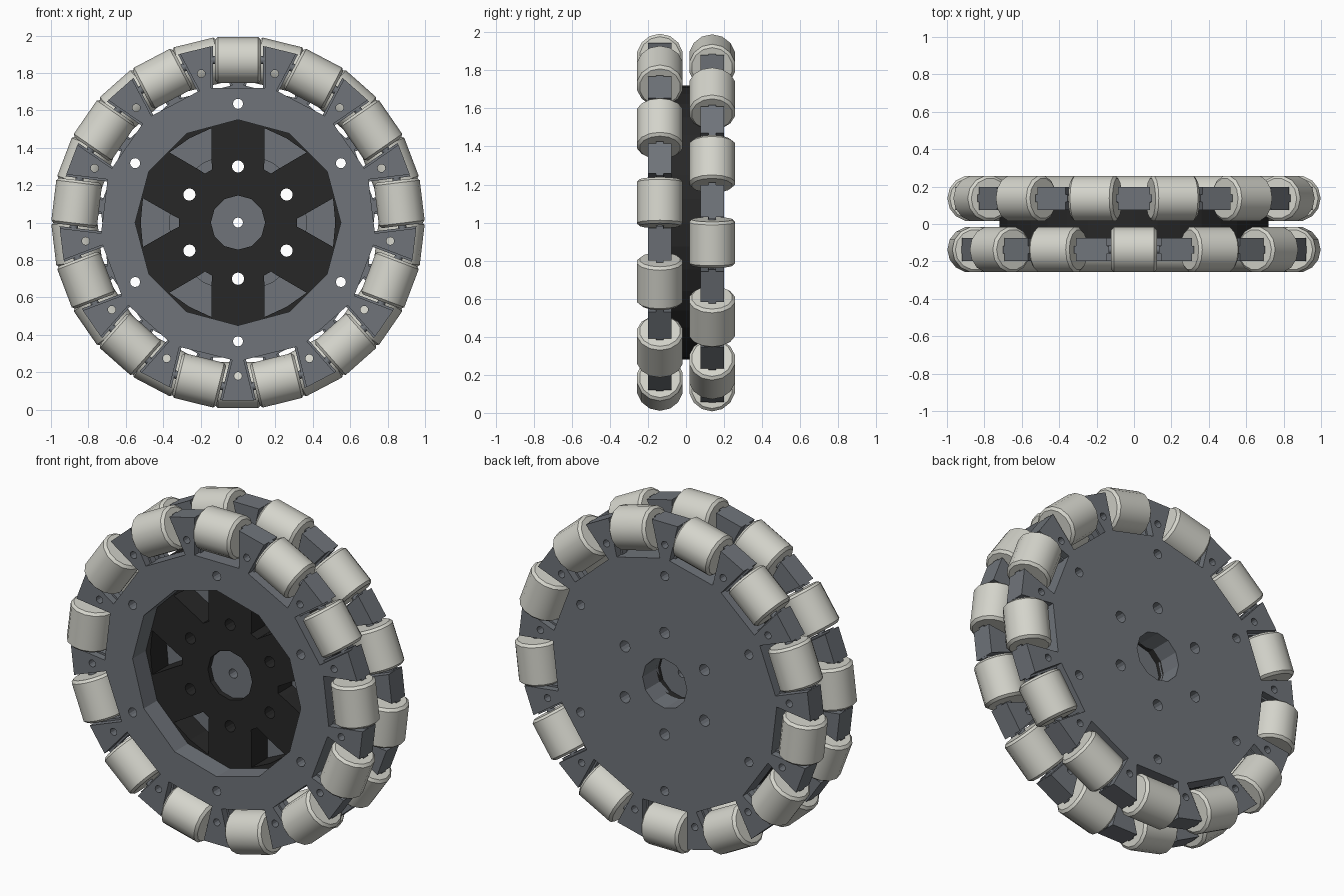
import bpy, bmesh
from math import sin, cos, pi, tau, radians
from mathutils import Matrix, Vector

if "Cube" in bpy.data.objects:
    bpy.data.objects.remove(bpy.data.objects["Cube"])

COUNT = 13                 # rollers per ring
PITCH = tau / COUNT
CENTRE = Vector((0, 0, 1))


def material(name, rgb):
    m = bpy.data.materials.new(name)
    m.use_nodes = True
    m.diffuse_color = (*rgb, 1)
    m.node_tree.nodes["Principled BSDF"].inputs["Base Color"].default_value = (*rgb, 1)
    return m


GREY = material("slate grey", (0.16, 0.175, 0.195))
BLACK = material("black plastic", (0.02, 0.02, 0.02))
CREAM = material("pale rubber", (0.66, 0.66, 0.60))


def polar(r, a):
    return (r * cos(a), r * sin(a))


def circle(r, sides=12, at=(0, 0)):
    return [(at[0] + r * sin(tau * i / sides), at[1] + r * cos(tau * i / sides))
            for i in range(sides)]


def bolt_circle(r, hole, count, start):
    return [circle(hole, 12, polar(r, start + tau * i / count)) for i in range(count)]


def plate(name, loops, y0, y1, mat):
    """Flat plate from an outline and its holes, running from y0 to y1."""
    cu = bpy.data.curves.new(name, "CURVE")
    cu.dimensions = "2D"
    cu.fill_mode = "BOTH"
    cu.extrude = (y1 - y0) / 2
    for pts in loops:
        sp = cu.splines.new("POLY")
        sp.points.add(len(pts) - 1)
        for p, (x, z) in zip(sp.points, pts):
            p.co = (x, z, 0, 1)
        sp.use_cyclic_u = True
        sp.use_smooth = False
    ob = bpy.data.objects.new(name, cu)
    ob.rotation_euler.x = pi / 2
    ob.location = CENTRE + Vector((0, (y0 + y1) / 2, 0))
    cu.materials.append(mat)
    bpy.context.collection.objects.link(ob)
    bpy.ops.object.select_all(action="DESELECT")
    ob.select_set(True)
    bpy.context.view_layer.objects.active = ob
    bpy.ops.object.convert(target="MESH")
    return ob


def toothed_outline(start, half, floor=0.72, tip=0.95):
    """Disc outline with a square pocket for each roller."""
    tip_x = tip * sin(PITCH / 2) - half
    # where the pocket wall meets the flat tooth tip
    top = tip * cos(PITCH / 2) + tip_x * sin(PITCH / 2) / cos(PITCH / 2)
    pocket = [(-half, top), (-half, floor), (half, floor), (half, top)]
    pts = []
    for i in range(COUNT):
        a = start - i * PITCH
        u, v = Vector(polar(1, a)), Vector(polar(1, a - pi / 2))
        pts += [tuple(v * x + u * r) for x, r in pocket]
    return pts


def roller_ring(name, start, y):
    """Rollers and axle pins of one ring, each as a single mesh."""
    shape = [(-0.122, 0.0), (-0.122, 0.108), (-0.108, 0.123),
             (0.108, 0.123), (0.122, 0.108), (0.122, 0.0)]
    pin = [(-0.16, 0.0), (-0.16, 0.022), (0.16, 0.022), (0.16, 0.0)]
    for part, prof, mat in (("rollers", shape, CREAM), ("axle_pins", pin, GREY)):
        bm = bmesh.new()
        vs = [bm.verts.new((x, 0, r)) for x, r in prof]
        es = [bm.edges.new(e) for e in zip(vs, vs[1:])]
        bmesh.ops.spin(bm, geom=vs + es, cent=(0, 0, 0), axis=(1, 0, 0),
                       angle=tau, steps=14, use_duplicate=False)
        bmesh.ops.remove_doubles(bm, verts=bm.verts, dist=1e-4)
        bmesh.ops.recalc_face_normals(bm, faces=bm.faces)
        one = bm.verts[:] + bm.edges[:] + bm.faces[:]
        bmesh.ops.translate(bm, verts=bm.verts, vec=(0, 0, 0.869))
        for i in range(1, COUNT):
            new = bmesh.ops.duplicate(bm, geom=one)["geom"]
            bmesh.ops.rotate(bm, verts=[g for g in new if isinstance(g, bmesh.types.BMVert)],
                             cent=(0, 0, 0), matrix=Matrix.Rotation(i * PITCH, 3, "Y"))
        bm.transform(Matrix.Rotation(pi / 2 - start, 4, "Y"))
        me = bpy.data.meshes.new(f"{name}_{part}")
        bm.to_mesh(me)
        bm.free()
        me.materials.append(mat)
        ob = bpy.data.objects.new(me.name, me)
        ob.location = CENTRE + Vector((0, y, 0))
        bpy.context.collection.objects.link(ob)
        bpy.ops.object.select_all(action="DESELECT")
        ob.select_set(True)
        bpy.context.view_layer.objects.active = ob
        bpy.ops.object.shade_smooth_by_angle(angle=radians(35))


rim_bolts = bolt_circle(0.635, 0.027, 6, pi / 2)
hub_bolts = bolt_circle(0.30, 0.033, 6, pi / 2)

# Toothed rings: open plate in front, closed plate behind, half a pitch apart
for name, start, y, inner in (
        ("front", pi / 2, -0.137, [circle(0.55)]),
        ("rear", -pi / 2, 0.137, [circle(0.145)] + hub_bolts)):
    tooth_holes = bolt_circle(0.82, 0.021, COUNT, start + PITCH / 2)
    plate(name + "_plate", [toothed_outline(start, 0.145)] + tooth_holes + rim_bolts + inner,
          y - 0.062, y + 0.062, GREY)
    # raised band along the middle of the tooth sides
    plate(name + "_tooth_band",
          [toothed_outline(start, 0.134, 0.719, 0.949), circle(0.69, 24)] + tooth_holes,
          y - 0.02, y + 0.02, GREY)
    roller_ring(name, start, y)


# Black spoked core between the plates
def window(a):
    pts = []
    for x, z in ((0.315, -0.022), (0.345, -0.037), (0.508, -0.13), (0.52, 0.0),
                 (0.508, 0.13), (0.345, 0.037), (0.315, 0.022)):
        pts.append((x * cos(a) - z * sin(a), x * sin(a) + z * cos(a)))
    return pts


windows = [window(i * pi / 3) for i in range(6)]
plate("spoked_core", [circle(0.72, 36), circle(0.145)] + hub_bolts + rim_bolts + windows,
      -0.075, 0.075, BLACK)

# Grey hub boss and the floor of the rear bore
plate("hub_boss", [circle(0.37, 24), circle(0.145)] + hub_bolts, 0.055, 0.076, GREY)
plate("bore_floor", [circle(0.16), circle(0.027)], -0.045, 0.035, GREY)
